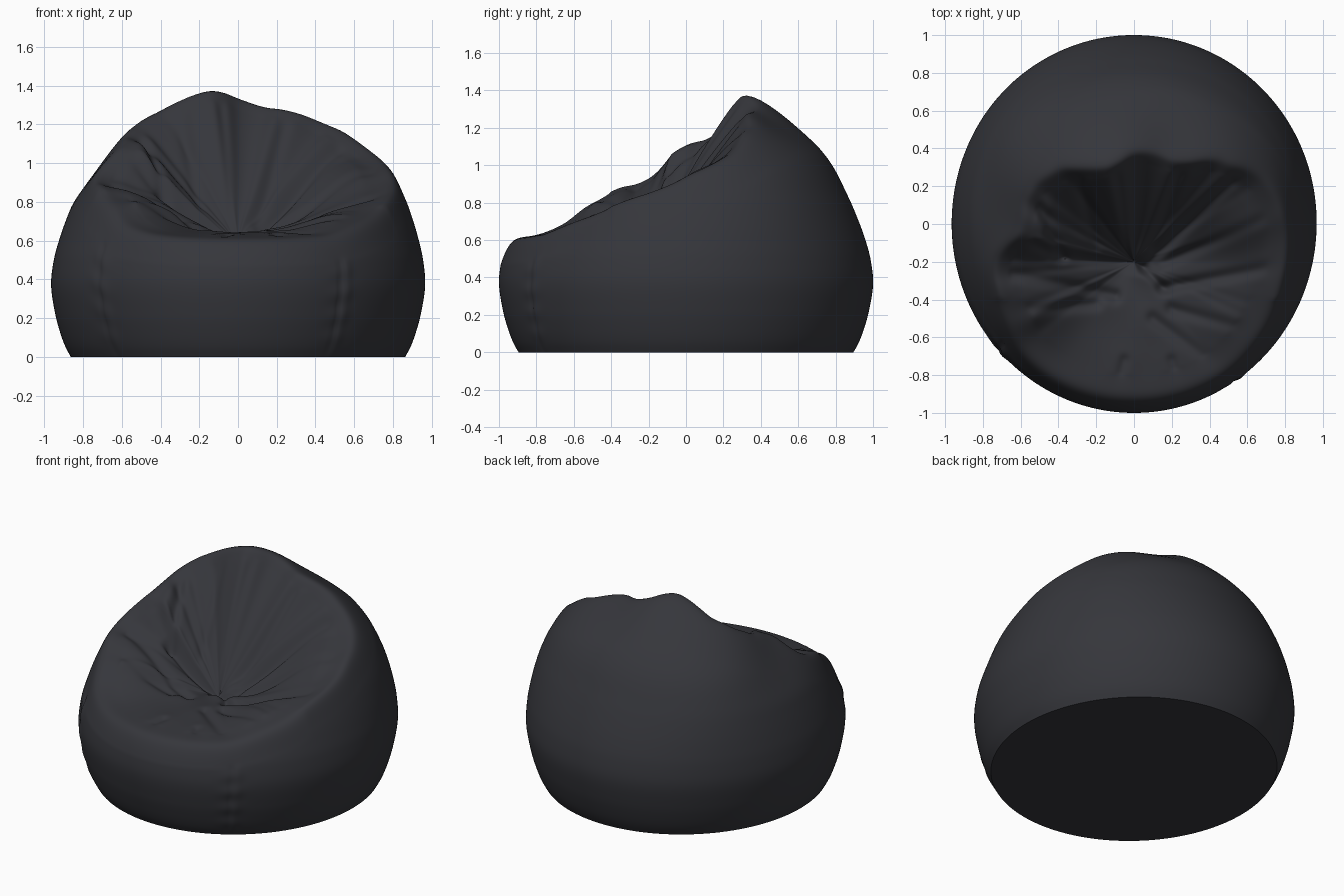
import bpy, bmesh, math, random

if "Cube" in bpy.data.objects:
    bpy.data.objects.remove(bpy.data.objects["Cube"])

random.seed(4)
N, INNER, OUTER = 300, 64, 48          # spokes, seat rings, side rings
CY, XS = -0.2, 0.965                   # seat centre in y, width ratio

# side radius by height, and rim height by angle (degrees)
SIDE = [(0, .895), (.05, .923), (.12, .95), (.22, .978), (.37, 1.0), (.5, .985), (.6, .957), (.7, .92),
        (.83, .863), (1.03, .757), (1.22, .59), (1.33, .455), (1.39, .36), (1.45, .27)]
RIM = [(-49, .63), (-36, .68), (-22, .75), (-7, .83), (7, .90), (27, 1.04), (48, 1.21), (62, 1.29),
       (76, 1.31), (88, 1.35), (103, 1.40), (120, 1.355), (135, 1.265), (152, 1.17), (168, 1.07),
       (180, .95), (194, .88), (207, .78), (217, .69), (235, .63), (270, .61), (311, .63), (324, .68)]


def curve(tab, v):
    """Smooth interpolation through a table of points."""
    i = 0
    while i < len(tab) - 2 and v > tab[i + 1][0]:
        i += 1

    def slope(k):
        a, b = tab[max(k - 1, 0)], tab[min(k + 1, len(tab) - 1)]
        return (b[1] - a[1]) / (b[0] - a[0])
    (x0, y0), (x1, y1) = tab[i], tab[i + 1]
    w = x1 - x0
    u = (v - x0) / w
    return (y0 * (2 * u**3 - 3 * u**2 + 1) + y1 * (3 * u**2 - 2 * u**3)
            + w * (slope(i) * (u**3 - 2 * u**2 + u) + slope(i + 1) * (u**3 - u**2)))


def gauss(d, w):
    return math.exp(-(d / w) ** 2)


def wrap(d):
    return (d + 180) % 360 - 180


def ramp(v, a, b):
    u = min(1, max(0, (v - a) / (b - a)))
    return u * u * (3 - 2 * u)


def reach(t, z):
    """Distance along a spoke from the seat centre to the bag's side at height z."""
    r, s, deg = curve(SIDE, z), math.sin(t), math.degrees(t)
    d = -CY * s + math.sqrt(max(r * r - CY * CY * (1 - s * s), 1e-4))
    d += (.05 * gauss(wrap(deg - 38), 32) + .04 * gauss(wrap(deg - 132), 24)) * gauss(z - .9, .33)
    d *= 1 - .11 * gauss(wrap(deg - 165), 18) * ramp(z, .75, 1.15)     # pinched left wing
    d *= 1 - .13 * gauss(wrap(deg - 70), 18) * ramp(z, 1.1, 1.3)       # dip beside the peak
    return d * (1 - .03 * gauss(wrap(deg - 270), 50) * ramp(z, .48, .62))


# cloth folds in plan: start, end, width, depth
FOLDS = [(-.40, -.17, .10, -.23, .035, .035), (-.38, -.17, -.58, .28, .035, .04),
         (-.45, -.15, -.80, .10, .035, .03), (-.10, .33, -.02, -.18, .035, .03),
         (-.30, .30, -.20, -.12, .04, .025), (.25, .30, .10, -.12, .04, .035),
         (.05, -.23, .52, .22, .035, .045), (.12, -.22, .75, .05, .04, .03),
         (.05, -.23, .17, -.35, .03, .035), (.15, -.34, .78, -.22, .04, .035),
         (-.10, -.38, -.72, -.25, .04, .03), (-.20, -.42, -.75, -.48, .04, .025),
         (.20, -.45, .68, -.58, .04, .02), (.10, -.50, .45, -.76, .04, .02),
         (-.05, -.72, -.10, -.90, .03, .015), (.20, -.72, .25, -.88, .03, .015)]
NOTCHES = [(random.uniform(-40, 50), random.uniform(2, 4), random.uniform(-.015, .015)) for _ in range(8)]
NOTCHES += [(random.uniform(125, 215), random.uniform(2, 4), random.uniform(-.022, .022)) for _ in range(12)]


def fold_height(x, y):
    """Grooves with a soft ridge to either side."""
    h = 0
    for x0, y0, x1, y1, w, dep in FOLDS:
        dx, dy = x1 - x0, y1 - y0
        u = ((x - x0) * dx + (y - y0) * dy) / (dx * dx + dy * dy)
        c = min(1, max(0, u))
        dist = math.hypot(x - x0 - c * dx, y - y0 - c * dy)
        h += dep * (1 - .6 * c) * (.45 * gauss(dist, 2.6 * w) - 1.2 * gauss(dist, w * .8))
    return h


def rim_height(deg):
    a = deg if deg < 311 else deg - 360
    return curve(RIM, a) + sum(d * gauss(wrap(deg - c), w) for c, w, d in NOTCHES)


def seat_point(t, s, zr):
    back, front = max(0, math.sin(t)), max(0, -math.sin(t))
    d = reach(t, zr) * s
    x, y = d * math.cos(t) * XS, CY + d * math.sin(t)
    z = .57 + (zr - .57) * s ** (1.0 - .08 * back - .1 * front)
    z += .05 * front * math.sin(math.pi * s ** .7)            # plump seat cushion
    z += .03 * back * math.sin(math.pi * s) * s               # padded back
    for bx, by, h in ((-.47, -.47, .05), (.48, -.47, .04), (-.56, -.04, .06), (.54, .0, .06)):
        z += h * gauss(x - bx, .18) * gauss(y - by, .18) * min(1, (1 - s) * 5)   # arm cushions
    z += fold_height(x, y) * min(1, (1 - s) * 6)
    return x, y, z


def side_point(t, u, zr):
    z = zr * (1 - u)
    d = reach(t, z)
    deg = math.degrees(t)
    for c, lean in ((211, 2), (312, -2)):                     # front panel seams
        k = wrap(deg - c - lean * u)
        arch = math.sin(math.pi * u) ** .5
        d += (-.007 * gauss(k, .9) + .005 * gauss(k - 2.5, 2)) * arch
        d += .003 * gauss(k, 5) * math.sin(u * 34 + c) * arch   # seam puckers
    return d * math.cos(t) * XS, CY + d * math.sin(t), z


bm = bmesh.new()
rims = [rim_height(360 * i / N) for i in range(N)]
angles = [2 * math.pi * i / N for i in range(N)]
rings = [[bm.verts.new(seat_point(t, j / INNER, zr)) for t, zr in zip(angles, rims)]
         for j in range(1, INNER + 1)]
rings += [[bm.verts.new(side_point(t, j / OUTER, zr)) for t, zr in zip(angles, rims)]
          for j in range(1, OUTER + 1)]
for a, b in zip(rings, rings[1:]):
    for i in range(N):
        k = (i + 1) % N
        bm.faces.new((a[i], b[i], b[k], a[k]))
centre = bm.verts.new((0, CY, .55))
for i in range(N):
    bm.faces.new((centre, rings[0][i], rings[0][(i + 1) % N]))


def soften(verts, times):
    for _ in range(times):
        bmesh.ops.smooth_vert(bm, verts=verts, factor=.5, use_axis_x=True, use_axis_y=True, use_axis_z=True)


# soften the folds, the middle and the rim (most at the front), then close the flat base
soften([v for r in rings[:INNER + 10] for v in r] + [centre], 2)
soften([v for r in rings[:6] for v in r] + [centre], 8)
soften([v for r in rings[INNER - 8:INNER + 8] for v in r], 14)
soften([v for r in rings[INNER - 12:INNER + 10] for v in r if v.co.y < -.4], 24)
bm.faces.new(list(reversed(rings[-1])))
bmesh.ops.recalc_face_normals(bm, faces=bm.faces)

mesh = bpy.data.meshes.new("bean_bag")
bm.to_mesh(mesh)
bm.free()
bag = bpy.data.objects.new("bean_bag", mesh)
bpy.context.collection.objects.link(bag)

cloth = bpy.data.materials.new("charcoal_cloth")
cloth.diffuse_color = (.036, .037, .044, 1)
cloth.use_nodes = True
cloth.node_tree.nodes["Principled BSDF"].inputs["Base Color"].default_value = cloth.diffuse_color
mesh.materials.append(cloth)

bpy.context.view_layer.objects.active = bag
bag.select_set(True)
bpy.ops.object.shade_smooth_by_angle(angle=math.radians(50))
